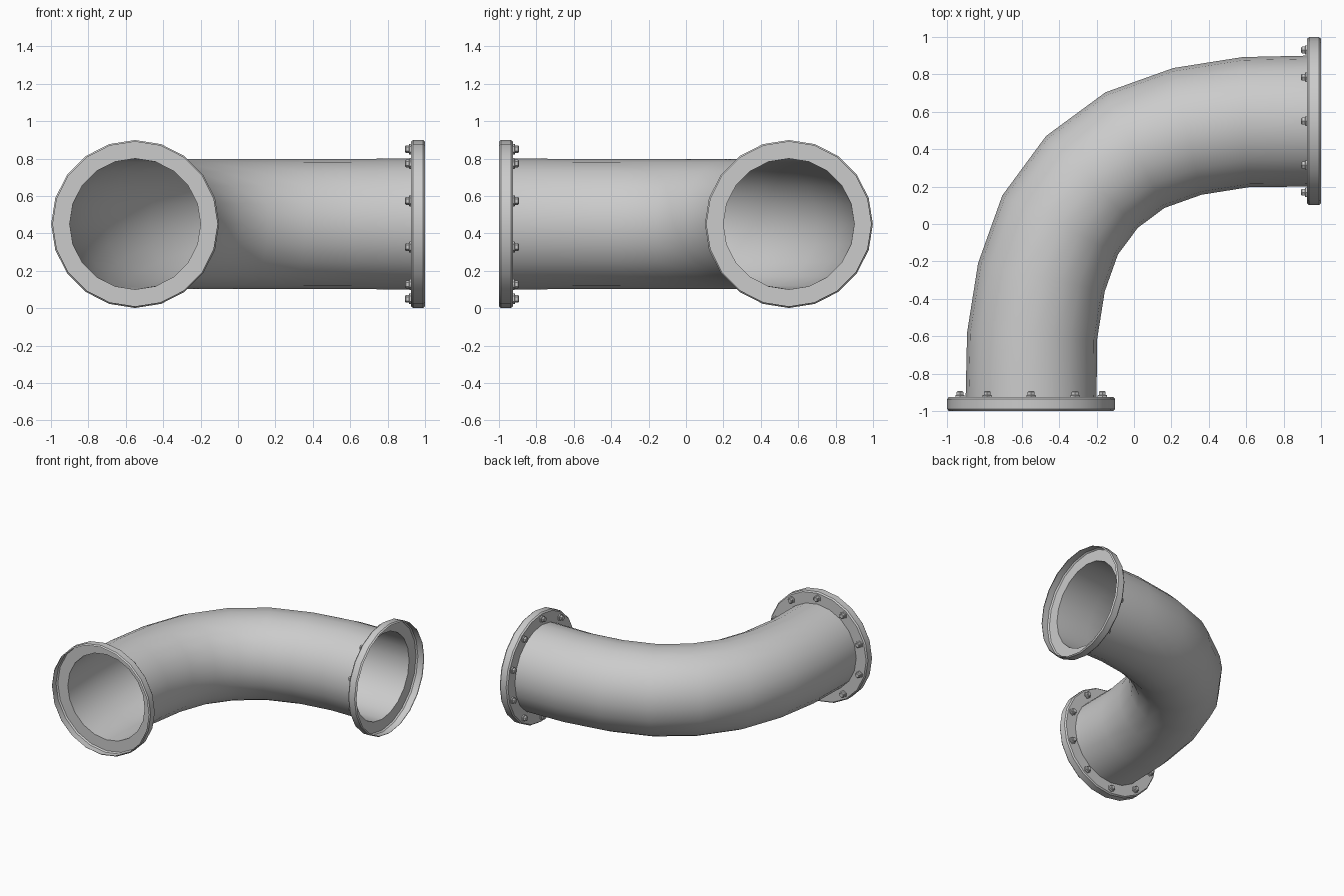
import bpy, bmesh
from math import sin, cos, pi, radians
from mathutils import Vector

if "Cube" in bpy.data.objects:
    bpy.data.objects.remove(bpy.data.objects["Cube"])

SIDES = 20
Z = 0.45
UP = Vector((0, 0, 1))


def flip(v):
    """Mirror across the elbow's diagonal symmetry plane."""
    return Vector((-v.y, -v.x, v.z))


def ring(c, u, r, n=SIDES):
    return [c + u * (r * sin(2 * pi * i / n)) + UP * (r * cos(2 * pi * i / n)) for i in range(n)]


def loft(bm, rings, cap=False):
    vs = [[bm.verts.new(p) for p in r] for r in rings]
    n = len(rings[0])
    for a, b in zip(vs, vs[1:]):
        for i in range(n):
            j = (i + 1) % n
            bm.faces.new((a[i], a[j], b[j], b[i]))
    if cap:
        bm.faces.new(vs[-1])


def finish(bm, name, angle=35):
    bmesh.ops.recalc_face_normals(bm, faces=bm.faces)
    me = bpy.data.meshes.new(name)
    bm.to_mesh(me)
    bm.free()
    ob = bpy.data.objects.new(name, me)
    bpy.context.collection.objects.link(ob)
    bpy.ops.object.select_all(action='DESELECT')
    ob.select_set(True)
    bpy.context.view_layer.objects.active = ob
    bpy.ops.object.shade_smooth_by_angle(angle=radians(angle))
    return ob


# Elbow pipe: half the path (x, y, turn angle, radius), then its mirror
half = [(-0.55, -0.925, 0, 0.35), (-0.545, -0.60, 3.3, 0.348), (-0.495, -0.285, 12.6, 0.347),
        (-0.395, -0.005, 27, 0.347)]
rings = []
for x, y, a, r in half + [(-0.225, 0.225, 45, 0.347)]:
    t = radians(a)
    rings.append(ring(Vector((x, y, Z)), Vector((cos(t), -sin(t), 0)), r))
for x, y, a, r in reversed(half):
    t = radians(a)
    rings.append(ring(Vector((-y, -x, Z)), Vector((sin(t), -cos(t), 0)), r))
bm = bmesh.new()
loft(bm, rings)
finish(bm, "elbow_pipe")

# Flanges: open-fronted collars with softened edges (radius, y)
collar = [(0.35, -0.925), (0.44, -0.925), (0.449, -0.936), (0.449, -0.989), (0.44, -1.0)]
# Bolts: washer and hex head (radius, height)
bolt = [(0.029, 0), (0.029, 0.009), (0.021, 0.012), (0.021, 0.027), (0.016, 0.031)]

for label, fn in (("front", lambda v: v), ("right", flip)):
    bm = bmesh.new()
    loft(bm, [[fn(p) for p in ring(Vector((-0.55, y, Z)), Vector((1, 0, 0)), r)] for r, y in collar])
    finish(bm, label + "_flange")

    bm = bmesh.new()
    for k in range(10):
        t = 2 * pi * k / 10
        x, z = -0.55 + 0.4 * sin(t), Z + 0.4 * cos(t)
        loft(bm, [[fn(p) for p in ring(Vector((x, -0.925 + h, z)), Vector((1, 0, 0)), r, 6)]
                  for r, h in bolt], cap=True)
    finish(bm, label + "_flange_bolts")
